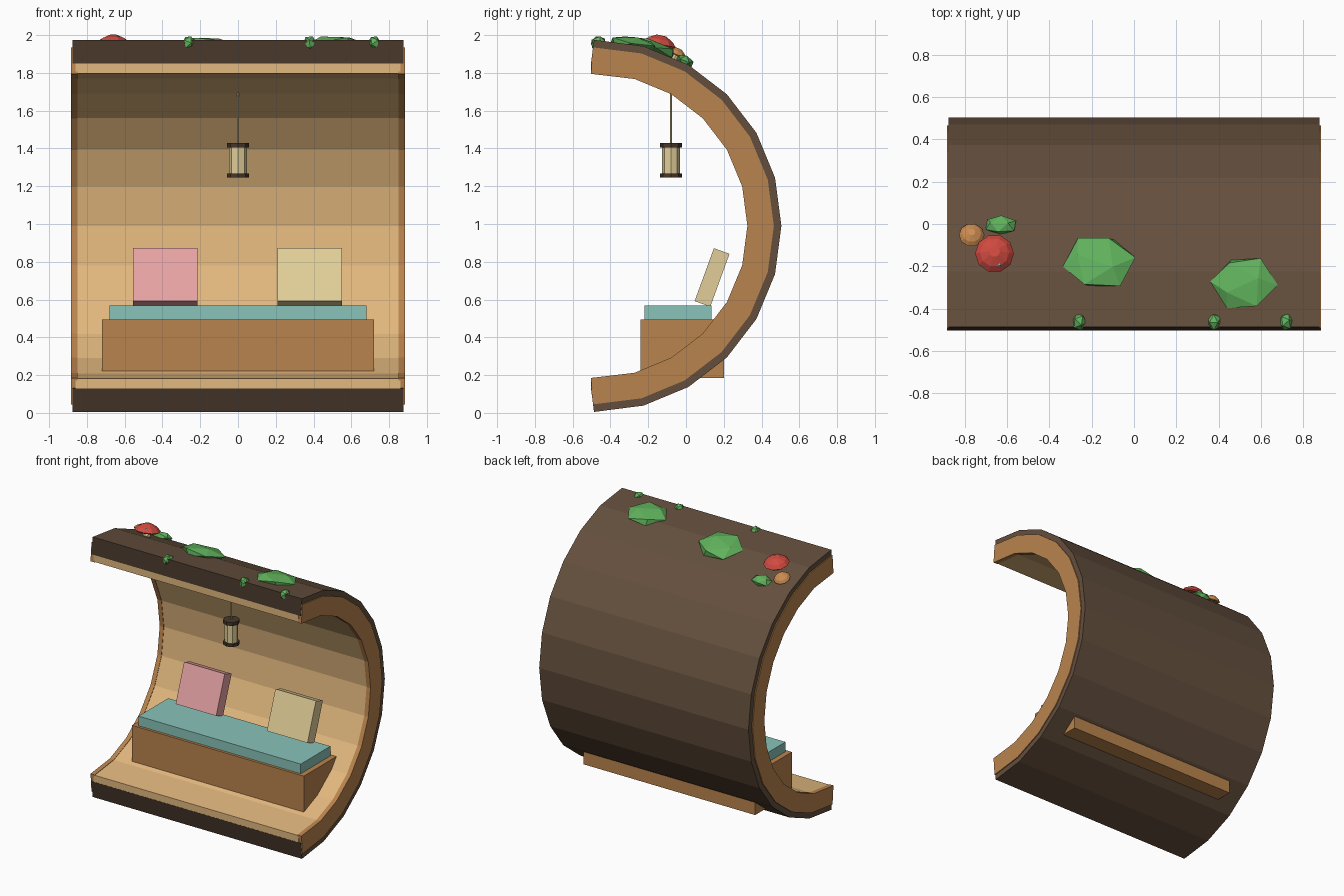
import bpy, bmesh, math
from mathutils import Matrix, Vector, Euler

if "Cube" in bpy.data.objects:
    bpy.data.objects.remove(bpy.data.objects["Cube"])

def mat(name, r, g, b):
    m = bpy.data.materials.new(name)
    lin = lambda c: (c / 255 / 12.92) if c < 11 else ((c / 255 + 0.055) / 1.055) ** 2.4
    m.diffuse_color = (lin(r), lin(g), lin(b), 1)
    m.use_nodes = True
    m.node_tree.nodes["Principled BSDF"].inputs["Base Color"].default_value = m.diffuse_color
    return m

BARK = mat("bark brown", 100, 79, 61)
DARK = mat("dark brown", 70, 54, 41)
WOOD = mat("warm wood", 186, 132, 78)
LINING = mat("pale wood", 226, 184, 126)
TEAL = mat("teal", 137, 196, 185)
PINK = mat("pink", 232, 164, 165)
CREAM = mat("cream", 226, 206, 152)
GREEN = mat("moss green", 96, 178, 92)
RED = mat("mushroom red", 208, 74, 64)
ORANGE = mat("mushroom orange", 205, 142, 82)

CY, CZ, R = -0.48, 0.99, 0.985   # centre and outer radius of the hollow log

def finish(name, bm, *mats):
    bmesh.ops.recalc_face_normals(bm, faces=bm.faces)
    me = bpy.data.meshes.new(name)
    bm.to_mesh(me)
    bm.free()
    for m in mats:
        me.materials.append(m)
    ob = bpy.data.objects.new(name, me)
    bpy.context.collection.objects.link(ob)
    return ob

def half_ring(name, r_in, r_out, x0, x1, y_in, y_out, mats):
    """Half ring of 12 segments along x, with slanted front ends."""
    bm = bmesh.new()
    rows = []
    for i in range(13):
        a = math.radians(-90 + 15 * i)
        row = []
        for r, ye in ((r_in, y_in), (r_out, y_out)):
            y = ye if i in (0, 12) else CY + r * math.cos(a)
            z = CZ + r * math.sin(a)
            row += [bm.verts.new((x0, y, z)), bm.verts.new((x1, y, z))]
        rows.append(row)
    for a, b in zip(rows, rows[1:]):
        for p, q in ((0, 1), (1, 3), (3, 2), (2, 0)):
            bm.faces.new((a[p], a[q], b[q], b[p]))
    for row in (rows[0], rows[-1]):
        f = bm.faces.new((row[0], row[1], row[3], row[2]))
        f.material_index = len(mats) - 1
    return finish(name, bm, *mats)

def box(name, lo, hi, m, tilt=0):
    lo, hi = Vector(lo), Vector(hi)
    bm = bmesh.new()
    bmesh.ops.create_cube(bm, size=1, matrix=Matrix.Diagonal((*(hi - lo), 1)))
    ob = finish(name, bm, m)
    ob.location = (lo + hi) / 2
    ob.rotation_euler.x = math.radians(tilt)
    return ob

def lathe(name, loc, profile, sides, m, tilt=0):
    """Faceted turned shape from (radius, height) pairs."""
    bm = bmesh.new()
    rings = [[bm.verts.new((r * math.cos(2 * math.pi * k / sides),
                            r * math.sin(2 * math.pi * k / sides), z))
              for k in range(sides)] for r, z in profile]
    for a, b in zip(rings, rings[1:]):
        for k in range(sides):
            n = (k + 1) % sides
            bm.faces.new((a[k], a[n], b[n], b[k]))
    bm.faces.new(rings[0])
    bm.faces.new(rings[-1])
    ob = finish(name, bm, m)
    ob.location = loc
    ob.rotation_euler.x = math.radians(tilt)
    return ob

def blob(name, loc, size, m, tilt=0, spin=0.0):
    bm = bmesh.new()
    bmesh.ops.create_icosphere(bm, subdivisions=1, radius=1)
    bmesh.ops.rotate(bm, verts=bm.verts, matrix=Euler((0.35, 0.3, spin)).to_matrix())
    bmesh.ops.scale(bm, verts=bm.verts, vec=size)
    ob = finish(name, bm, m)
    ob.location = loc
    ob.rotation_euler.x = math.radians(tilt)
    return ob

# hollow log: bark, pale lining and the two cut side rims
half_ring("bark_shell", 0.86, R, -0.877, 0.877, -0.503, -0.487, [BARK, DARK])
half_ring("inner_lining", 0.808, 0.862, -0.86, 0.86, -0.502, -0.502, [LINING])
for side, s in (("left", -1), ("right", 1)):
    x0, x1 = sorted((s * 0.85, s * 0.884))
    half_ring(side + "_cut_rim", 0.805, 0.945, x0, x1, -0.503, -0.492, [WOOD])

# bench with mattress and two leaning cushions
box("bench_base", (-0.72, -0.24, 0.185), (0.72, 0.20, 0.495), WOOD)
box("mattress", (-0.68, -0.22, 0.495), (0.68, 0.135, 0.568), TEAL)
for name, x, m in (("pink_cushion", -0.385, PINK), ("cream_cushion", 0.38, CREAM)):
    box(name, (x - 0.17, 0.094, 0.568), (x + 0.17, 0.182, 0.866), m, tilt=-20)

# hanging lantern
LY = -0.08
lathe("lantern_cord", (0, LY, 0), [(0.006, 1.42), (0.006, 1.70)], 6, CREAM)
lathe("lantern_glass", (0, LY, 0), [(0.047, 1.255), (0.047, 1.41)], 8, CREAM)
lathe("lantern_top", (0, LY, 0), [(0.058, 1.405), (0.058, 1.43)], 8, DARK)
lathe("lantern_bottom", (0, LY, 0), [(0.058, 1.245), (0.058, 1.267)], 8, DARK)

# moss pads on the roof and tufts on the front edge
blob("moss_pad_left", (-0.165, -0.18, 1.933), (0.175, 0.145, 0.045), GREEN, -17, 0.3)
blob("moss_pad_right", (0.52, -0.28, 1.953), (0.16, 0.138, 0.042), GREEN, -8, 1.2)
blob("moss_pad_small", (-0.63, -0.005, 1.86), (0.08, 0.05, 0.035), GREEN, -28, 0.6)
for i, x in enumerate((-0.26, 0.38, 0.72)):
    blob(f"moss_tuft_{i + 1}", (x, -0.463, 1.956), (0.038, 0.043, 0.042), GREEN, 0, i * 0.7)

# mushrooms
def mushroom(name, x, y, z_base, r, stem_h, cap_h, m, tilt):
    lathe(name + "_stem", (x, y, z_base), [(r * 0.33, -0.03), (r * 0.27, stem_h + 0.005)], 8, CREAM, tilt)
    c = Matrix.Rotation(math.radians(tilt), 3, 'X') @ Vector((0, 0, stem_h))
    lathe(name + "_cap", Vector((x, y, z_base)) + c,
          [(r * 0.9, 0), (r, cap_h * 0.15), (r * 0.75, cap_h * 0.6), (r * 0.28, cap_h)], 10, m, tilt)

mushroom("red_mushroom", -0.66, -0.148, 1.915, 0.092, 0.03, 0.055, RED, -12)
mushroom("orange_mushroom", -0.768, -0.065, 1.87, 0.06, 0.025, 0.04, ORANGE, -25)
blob("cap_spot", (-0.637, -0.19, 1.983), (0.015, 0.015, 0.012), TEAL)
